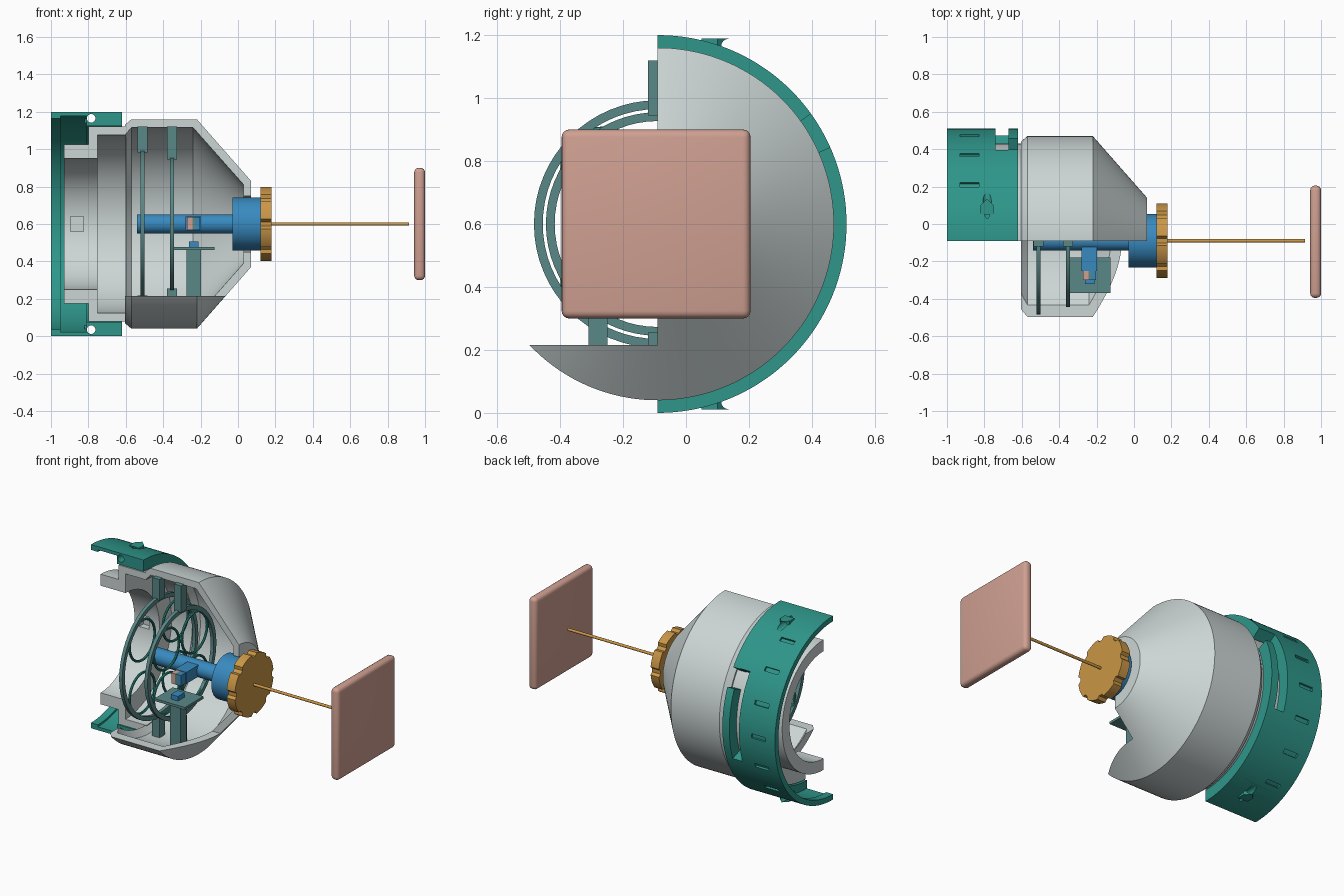
import bpy, bmesh, math
from mathutils import Matrix

if "Cube" in bpy.data.objects:
    bpy.data.objects.remove(bpy.data.objects["Cube"], do_unlink=True)

AY, AZ = -0.09, 0.6          # main axis, running along x


def material(name, rgb):
    lin = [((c / 255 + 0.055) / 1.055) ** 2.4 for c in rgb] + [1]
    m = bpy.data.materials.new(name)
    m.use_nodes = True
    m.diffuse_color = lin
    m.node_tree.nodes["Principled BSDF"].inputs["Base Color"].default_value = lin
    return m


GRAY = material("light gray", (204, 213, 213))
TEAL = material("teal", (46, 150, 138))
SLATE = material("slate", (90, 135, 135))
BLUE = material("blue", (56, 138, 192))
ORANGE = material("amber", (202, 150, 70))
PINK = material("dusty pink", (208, 160, 146))


def finish(name, bm, mat):
    bmesh.ops.recalc_face_normals(bm, faces=bm.faces)
    me = bpy.data.meshes.new(name)
    bm.to_mesh(me)
    bm.free()
    ob = bpy.data.objects.new(name, me)
    bpy.context.collection.objects.link(ob)
    if mat:
        me.materials.append(mat)
    return ob


def activate(ob):
    bpy.ops.object.select_all(action='DESELECT')
    ob.select_set(True)
    bpy.context.view_layer.objects.active = ob


def smooth(ob):
    activate(ob)
    bpy.ops.object.shade_smooth_by_angle(angle=math.radians(30))
    return ob


def revolve(name, profile, mat, a0=0, a1=360, n=64):
    """Sweep a closed (x, radius) profile about the axis; 0 degrees is up, 90 is back."""
    bm = bmesh.new()
    full = a1 - a0 == 360
    rows = []
    for i in range(n if full else n + 1):
        a = math.radians(a0 + (a1 - a0) * i / n)
        rows.append([bm.verts.new((x, AY + r * math.sin(a), AZ + r * math.cos(a)))
                     for x, r in profile])
    k = len(profile)
    for i in range(n):
        p, q = rows[i], rows[(i + 1) % len(rows)]
        for j in range(k):
            bm.faces.new((p[j], p[(j + 1) % k], q[(j + 1) % k], q[j]))
    if not full:
        bm.faces.new(rows[0])
        bm.faces.new(rows[-1])
    return finish(name, bm, mat)


def band(x0, x1, r0, r1):
    return [(x0, r0), (x0, r1), (x1, r1), (x1, r0)]


def box(name, x, y, z, mat=None):
    bm = bmesh.new()
    bmesh.ops.create_cube(bm, size=1)
    for v in bm.verts:
        v.co = [lo + (hi - lo) * (c + 0.5) for c, (lo, hi) in zip(v.co, (x, y, z))]
    return finish(name, bm, mat)


def prism(name, pts, axis, lo, hi, mat=None):
    """Extrude an outline along x (points are y, z) or z (points are x, y)."""
    bm = bmesh.new()
    place = (lambda p, h: (h, *p)) if axis == 'x' else (lambda p, h: (*p, h))
    a = [bm.verts.new(place(p, lo)) for p in pts]
    b = [bm.verts.new(place(p, hi)) for p in pts]
    bm.faces.new(a)
    bm.faces.new(b)
    for i in range(len(pts)):
        j = (i + 1) % len(pts)
        bm.faces.new((a[i], a[j], b[j], b[i]))
    return finish(name, bm, mat)


def rod(name, x0, x1, r, mat, n=48):
    pts = [(AY + r * math.sin(math.tau * i / n), AZ + r * math.cos(math.tau * i / n))
           for i in range(n)]
    return smooth(prism(name, pts, 'x', x0, x1, mat))


def cut(ob, cutter):
    mod = ob.modifiers.new("cut", 'BOOLEAN')
    mod.operation, mod.solver, mod.object = 'DIFFERENCE', 'EXACT', cutter
    activate(ob)
    bpy.ops.object.modifier_apply(modifier=mod.name)
    bpy.data.objects.remove(cutter, do_unlink=True)


# Main housing: conical shell, opened at the front above a low sill
body = revolve("housing", [(-.605, .475), (-.605, .53), (-.57, .56), (-.22, .56), (.07, .23),
                           (.07, .15), (.03, .15), (.03, .21), (-.24, .515), (-.57, .515)],
               GRAY, -12, 246, 96)
cut(body, box("opening", (-2, 2), (-2, AY), (.215, 2)))
smooth(body)

# Half neck and inner flange with a square pocket
neck = revolve("neck", [(-.93, .35), (-.93, .425), (-.8, .425), (-.8, .52), (-.6, .52),
                        (-.6, .475), (-.75, .475), (-.75, .35)], GRAY, 0, 180)
cut(neck, box("pocket", (-.895, -.825), (.2, .3), (.56, .64)))
smooth(neck)

# Half locking collar
collar = revolve("collar", [(-1, .565), (-1, .6), (-.62, .6), (-.62, .525), (-.81, .525),
                            (-.81, .578), (-.95, .578), (-.95, .565)], TEAL, 0, 180, 72)
# L-shaped locking slot
cut(collar, revolve("channel", band(-.74, -.67, .5, .65), None, 54, 110, 24))
cut(collar, revolve("entry", band(-.735, -.6, .5, .65), None, 54.3, 66, 8))
# Shallow grip slots
for i in range(7):
    a = 30 + 20 * i
    cut(collar, revolve("slot", band(-.93, -.83, .587, .65), None, a - 1.3, a + 1.3, 2))

# Arrow lugs above and below, and pin holes through both
lug_outline = [(-.82, .05), (-.75, .05), (-.75, .1), (-.785, .135), (-.82, .1)]
lugs = [prism("upper_lug", lug_outline, 'z', 1.14, 1.19, TEAL),
        prism("lower_lug", lug_outline, 'z', .01, .06, TEAL)]
for ob, heights in ((collar, (1.165, .035)), (lugs[0], (1.165,)), (lugs[1], (.035,))):
    for z in heights:
        bm = bmesh.new()
        bmesh.ops.create_cone(bm, cap_ends=True, segments=24, radius1=.023, radius2=.023,
                              depth=1, matrix=Matrix.Translation((-.785, 0, z))
                              @ Matrix.Rotation(math.pi / 2, 4, 'X'))
        cut(ob, finish("pin_hole", bm, None))
    smooth(ob)

# Shaft, hub, notched knob and thin rod
rod("shaft", -.54, -.03, .052, BLUE)
rod("hub", -.03, .12, .143, BLUE)
knob_outline = []
for i in range(96):
    r = .2 if i % 12 < 9 else .182
    a = math.tau * (i + 2) / 96
    knob_outline.append((AY + r * math.sin(a), AZ + r * math.cos(a)))
smooth(prism("knob", knob_outline, 'x', .12, .18, ORANGE))
rod("thin_rod", .18, .915, .009, ORANGE, 16)

# Square end plate with rounded edges
plate = box("end_plate", (.942, 1), (-.395, .205), (.3, .9), PINK)
bev = plate.modifiers.new("round", 'BEVEL')
bev.width, bev.segments = .024, 4
activate(plate)
bpy.ops.object.modifier_apply(modifier=bev.name)
smooth(plate)

# Two support rings with posts and looped spokes
for label, x, r in (("outer", -.51, .393), ("inner", -.353, .355)):
    smooth(revolve(label + "_ring", band(x - .011, x + .011, r - .028, r), SLATE))
    box(label + "_upper_post", (x - .026, x + .026), (AY - .03, AY + .03),
        (AZ + r - .01, 1.12), SLATE)
    box(label + "_lower_post", (x - .026, x + .026), (AY - .03, AY + .03),
        (.08, AZ - r + .01), SLATE)
    for i in range(4):
        a = math.radians(45 + 90 * i)
        d = r - .15
        bpy.ops.mesh.primitive_torus_add(
            location=(x, AY + d * math.sin(a), AZ + d * math.cos(a)),
            rotation=(0, math.pi / 2, 0), major_radius=.13, minor_radius=.008,
            major_segments=40, minor_segments=8)
        loop = bpy.context.object
        loop.name = label + "_spoke_loop"
        loop.data.materials.append(TEAL)
        smooth(loop)

# Sample table on its post
box("table_post", (-.275, -.198), (-.31, -.25), (.12, .46), SLATE)
box("table", (-.345, -.125), (-.37, -.18), (.46, .476), SLATE)
box("table_block", (-.262, -.21), (-.32, -.25), (.476, .506), BLUE)

# Side arm with its tip blocks
box("side_arm", (-.28, -.198), (-.25, -.12), (.565, .64), BLUE)
box("tip_pink", (-.272, -.244), (-.3, -.25), (.568, .637), PINK)
box("tip_slate", (-.244, -.228), (-.3, -.25), (.568, .637), SLATE)
box("tip_blue", (-.228, -.203), (-.3, -.25), (.568, .637), BLUE)
